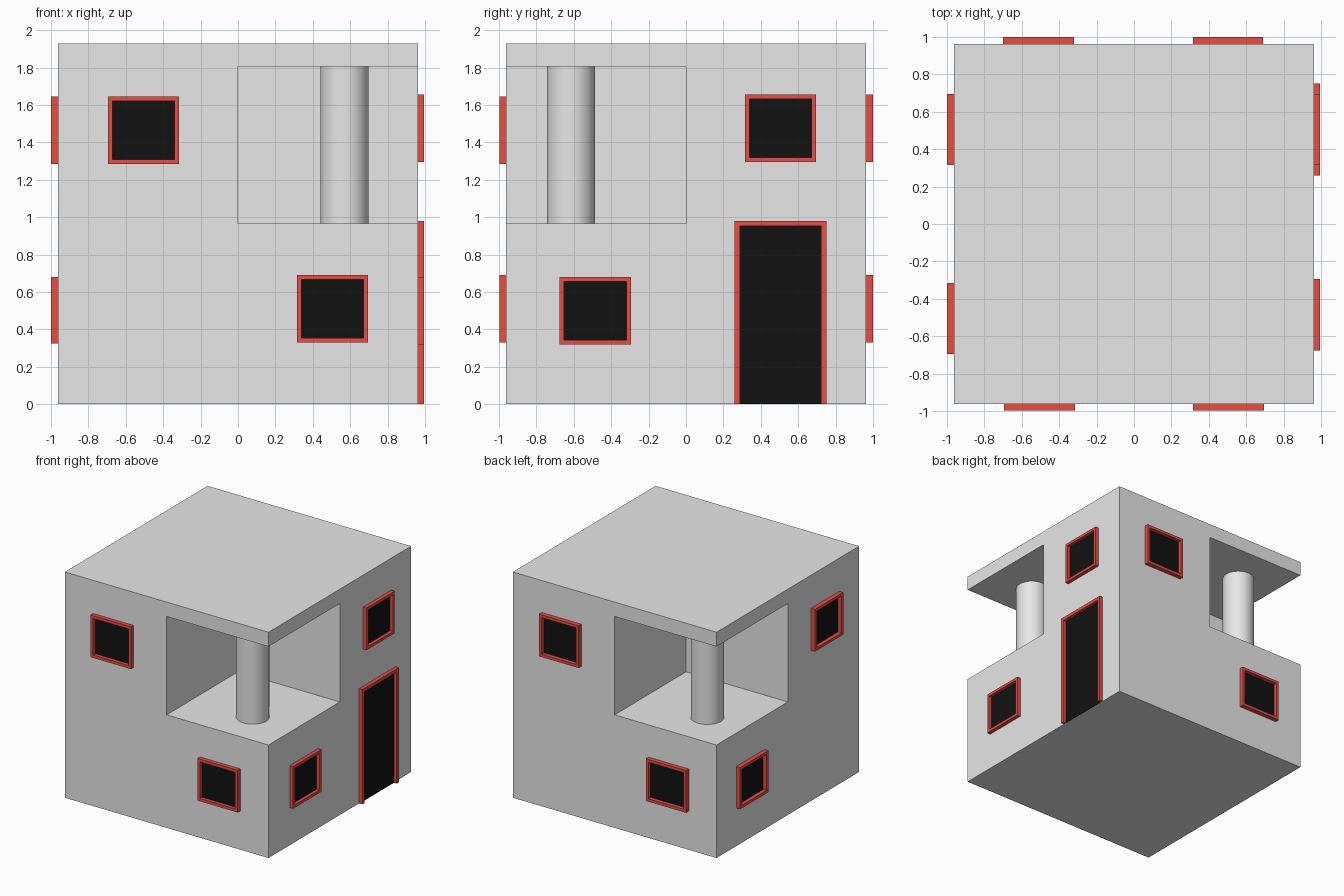
import bpy
import bmesh
from itertools import product
from math import radians
from mathutils import Matrix, Vector

cube = bpy.data.objects.get("Cube")
if cube:
    bpy.data.objects.remove(cube, do_unlink=True)


def material(name, colour):
    mat = bpy.data.materials.new(name)
    mat.use_nodes = True
    mat.diffuse_color = (*colour, 1)
    mat.node_tree.nodes["Principled BSDF"].inputs["Base Color"].default_value = (*colour, 1)
    return mat


PLASTER = material("grey plaster", (0.8, 0.8, 0.8))
RED = material("red frame", (0.8, 0.075, 0.06))
BLACK = material("black opening", (0.006, 0.006, 0.006))

WALL = 0.962
FLOOR, CEILING, ROOF = 0.965, 1.805, 1.928


def finish(name, bm, mat):
    mesh = bpy.data.meshes.new(name)
    bm.to_mesh(mesh)
    bm.free()
    mesh.materials.append(mat)
    obj = bpy.data.objects.new(name, mesh)
    bpy.context.collection.objects.link(obj)
    return obj


# House shell: a grid of blocks with two open corner balconies upstairs
def build_shell():
    xs = ys = (-WALL, 0, WALL)
    zs = (0, FLOOR, CEILING, ROOF)
    open_cells = {(1, 0, 1), (0, 1, 1)}
    solid = set(product(range(2), range(2), range(3))) - open_cells
    bm = bmesh.new()
    verts = {k: bm.verts.new((xs[k[0]], ys[k[1]], zs[k[2]]))
             for k in product(range(3), range(3), range(4))}
    for cell in solid:
        for axis, side in product(range(3), (0, 1)):
            neighbour = list(cell)
            neighbour[axis] += 2 * side - 1
            if tuple(neighbour) in solid:
                continue
            u, v = (axis + 1) % 3, (axis + 2) % 3
            loop = []
            for du, dv in ((0, 0), (1, 0), (1, 1), (0, 1)):
                key = list(cell)
                key[axis] += side
                key[u] += du
                key[v] += dv
                loop.append(verts[tuple(key)])
            bm.faces.new(loop if side else loop[::-1])
    loose = [v for v in bm.verts if not v.link_faces]
    bmesh.ops.delete(bm, geom=loose, context='VERTS')
    finish("house_shell", bm, PLASTER)


build_shell()

# Balcony columns
for name, x, y in (("front_column", 0.57, -0.615), ("back_column", -0.615, 0.59)):
    bm = bmesh.new()
    bmesh.ops.create_cone(bm, cap_ends=True, segments=48, radius1=0.128, radius2=0.128,
                          depth=CEILING - FLOOR,
                          matrix=Matrix.Translation((x, y, (FLOOR + CEILING) / 2)))
    column = finish(name, bm, PLASTER)
    bpy.ops.object.select_all(action='DESELECT')
    column.select_set(True)
    bpy.context.view_layer.objects.active = column
    bpy.ops.object.shade_smooth_by_angle(angle=radians(40))


def add_box(bm, low, high):
    low, high = Vector(low), Vector(high)
    bmesh.ops.create_cube(bm, size=1, matrix=Matrix.Translation((low + high) / 2)
                          @ Matrix.Diagonal((*(high - low), 1)))


# Framed opening, made facing the front and then turned to its wall
def opening(name, turn, left, right, bottom, top, depth, rim=0.024, sill=True):
    spin = Matrix.Rotation(radians(turn), 4, 'Z')
    outer, inner = -WALL - depth, -WALL + 0.01
    lower = bottom + rim if sill else bottom
    bm = bmesh.new()
    add_box(bm, (left, outer, top - rim), (right, inner, top))
    if sill:
        add_box(bm, (left, outer, bottom), (right, inner, lower))
    for start in (left, right - rim):
        add_box(bm, (start, outer, lower), (start + rim, inner, top - rim))
    bm.transform(spin)
    finish(name + "_frame", bm, RED)
    bm = bmesh.new()
    add_box(bm, (left + rim, -WALL - 0.005, lower), (right - rim, -WALL + 0.003, top - rim))
    bm.transform(spin)
    finish(name + "_pane", bm, BLACK)


opening("front_upper_window", 0, -0.695, -0.315, 1.285, 1.645, 0.034)
opening("front_lower_window", 0, 0.315, 0.695, 0.33, 0.69, 0.034)
opening("left_upper_window", 90, 0.315, 0.695, 1.295, 1.655, 0.032)
opening("left_lower_window", 90, -0.675, -0.295, 0.32, 0.68, 0.032)
opening("left_door", 90, 0.26, 0.75, 0, 0.98, 0.032, rim=0.028, sill=False)
opening("back_upper_window", 180, -0.69, -0.315, 1.295, 1.655, 0.037)
opening("back_lower_window", 180, 0.32, 0.7, 0.33, 0.69, 0.037)
opening("right_upper_window", -90, 0.315, 0.695, 1.285, 1.645, 0.037)
opening("right_lower_window", -90, -0.695, -0.315, 0.325, 0.68, 0.037)
